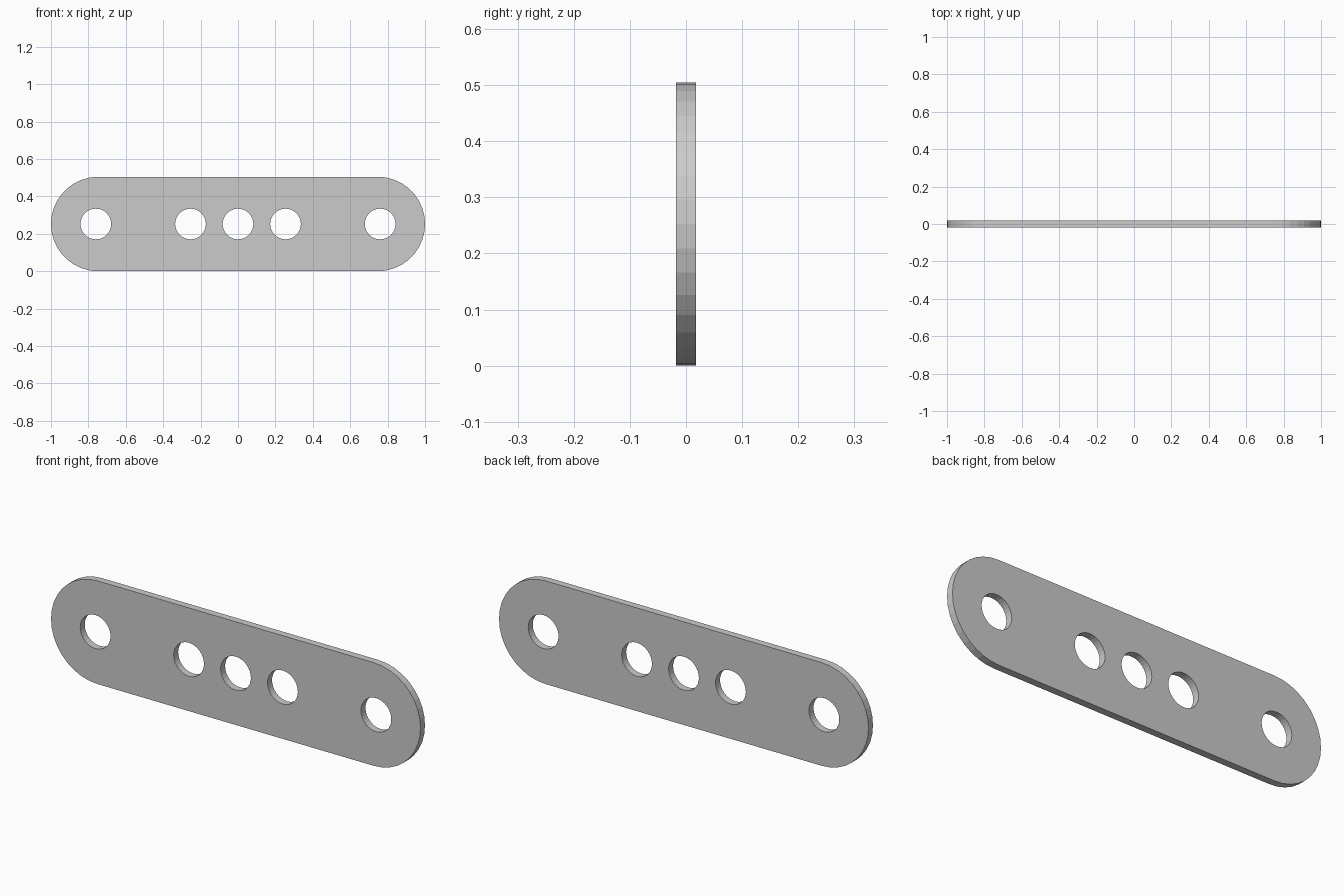
import bpy, bmesh
from math import sin, cos, pi

if "Cube" in bpy.data.objects:
    bpy.data.objects.remove(bpy.data.objects["Cube"])

R = 0.2525          # end radius / half height
END = 1.0 - R       # centre of each rounded end
THICK = 0.035
HOLE_R = 0.082
HOLES = (-0.76, -0.254, 0.0, 0.254, 0.76)


def arc(cx, r, start, sweep, steps, closed=False):
    count = steps if closed else steps + 1
    return [(cx + r * cos(start + sweep * i / steps),
             r * sin(start + sweep * i / steps)) for i in range(count)]


def add_loop(curve, pts):
    s = curve.splines.new('POLY')
    s.points.add(len(pts) - 1)
    for p, (x, y) in zip(s.points, pts):
        p.co = (x, y, 0, 1)
    s.use_cyclic_u = True


# Flat outline with round holes, filled and extruded
profile = bpy.data.curves.new("perforated_bar", 'CURVE')
profile.dimensions = '2D'
profile.fill_mode = 'BOTH'
profile.extrude = THICK / 2
add_loop(profile, arc(END, R, -pi / 2, pi, 18) + arc(-END, R, pi / 2, pi, 18))
for x in HOLES:
    add_loop(profile, arc(x, HOLE_R, 0, 2 * pi, 32, True))

bar = bpy.data.objects.new("perforated_bar", profile)
bpy.context.collection.objects.link(bar)
bpy.context.view_layer.objects.active = bar
bar.select_set(True)
bpy.ops.object.convert(target='MESH')
bar = bpy.context.object

# Weld, stand upright on the ground, flat faces
bm = bmesh.new()
bm.from_mesh(bar.data)
bmesh.ops.remove_doubles(bm, verts=bm.verts, dist=1e-4)
for v in bm.verts:
    x, y, z = v.co
    v.co = (x, -z, y + R)
bmesh.ops.recalc_face_normals(bm, faces=bm.faces)
for f in bm.faces:
    f.smooth = False
bm.to_mesh(bar.data)
bm.free()
